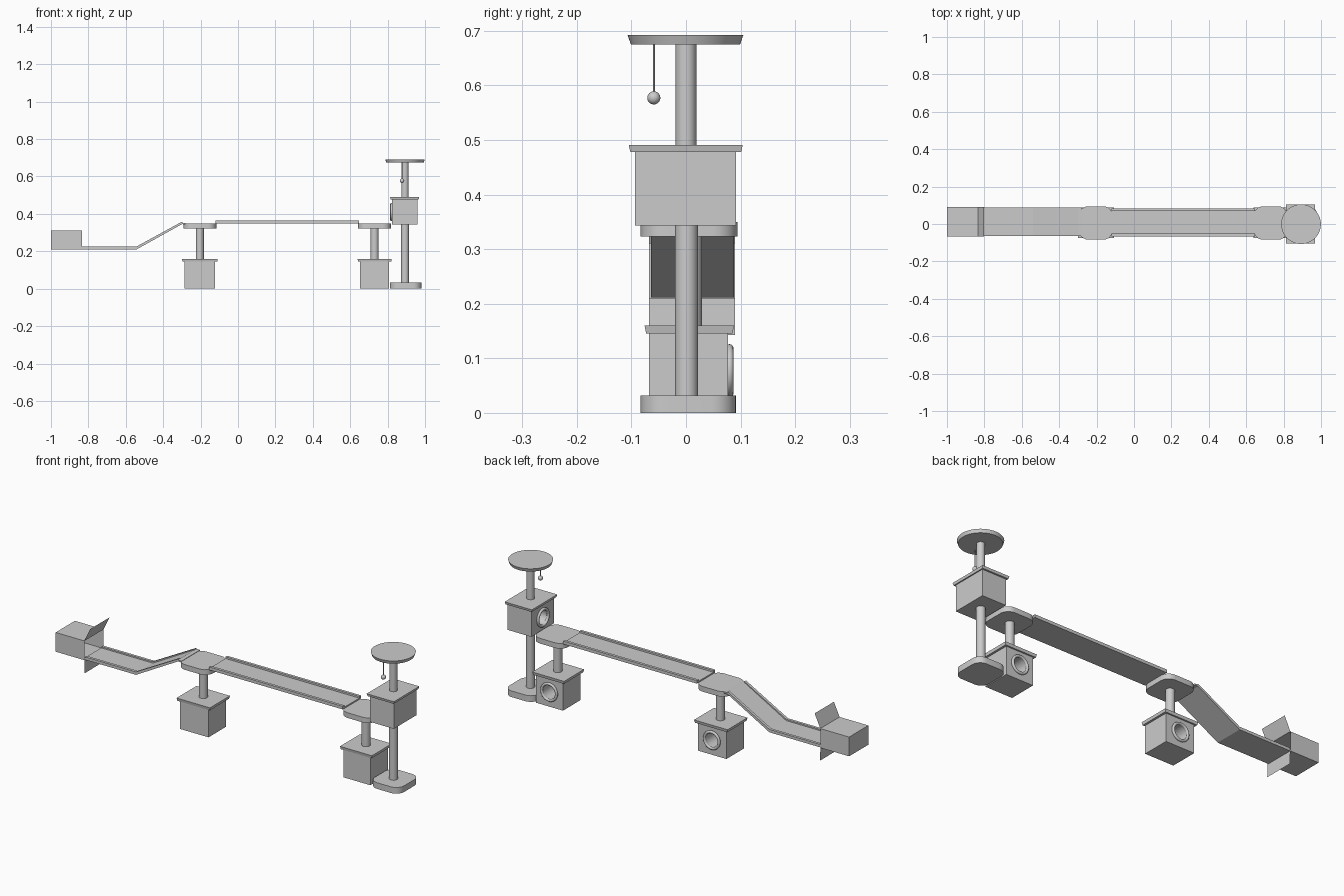
import bpy, bmesh, math
from mathutils import Vector

if "Cube" in bpy.data.objects:
    bpy.data.objects.remove(bpy.data.objects["Cube"])


def finish(name, bm, smooth=False, recalc=True):
    if recalc:
        bmesh.ops.recalc_face_normals(bm, faces=bm.faces)
    me = bpy.data.meshes.new(name)
    bm.to_mesh(me)
    bm.free()
    ob = bpy.data.objects.new(name, me)
    bpy.context.collection.objects.link(ob)
    if smooth:
        bpy.ops.object.select_all(action='DESELECT')
        bpy.context.view_layer.objects.active = ob
        ob.select_set(True)
        bpy.ops.object.shade_smooth_by_angle(angle=math.radians(35))
    return ob


def loft(name, low, high, smooth=False):
    """Closed solid between two matching outlines."""
    bm = bmesh.new()
    a = [bm.verts.new(p) for p in low]
    b = [bm.verts.new(p) for p in high]
    bm.faces.new(a)
    bm.faces.new(b)
    for i in range(len(a)):
        j = (i + 1) % len(a)
        bm.faces.new((a[i], a[j], b[j], b[i]))
    return finish(name, bm, smooth)


def box(name, x0, x1, y0, y1, z0, z1, inset=0.0):
    i = inset
    low = [(x0+i, y0+i, z0), (x1-i, y0+i, z0), (x1-i, y1-i, z0), (x0+i, y1-i, z0)]
    high = [(x0, y0, z1), (x1, y0, z1), (x1, y1, z1), (x0, y1, z1)]
    return loft(name, low, high)


def round_slab(name, x0, x1, y0, y1, z0, z1, r=0.045, seg=6):
    pts = []
    for k, (cx, cy) in enumerate([(x1-r, y1-r), (x0+r, y1-r), (x0+r, y0+r), (x1-r, y0+r)]):
        for s in range(seg + 1):
            a = math.pi / 2 * (k + s / seg)
            pts.append((cx + r*math.cos(a), cy + r*math.sin(a)))
    return loft(name, [(x, y, z0) for x, y in pts], [(x, y, z1) for x, y in pts], True)


def cylinder(name, x, y, z0, z1, r0, r1=None, n=32):
    r1 = r1 or r0
    ring = [(math.cos(2*math.pi*i/n), math.sin(2*math.pi*i/n)) for i in range(n)]
    return loft(name, [(x+r0*c, y+r0*s, z0) for c, s in ring],
                [(x+r1*c, y+r1*s, z1) for c, s in ring], True)


def strip(name, top, thick, y0, y1):
    """Bent board following an x-z path."""
    prof = top + [(x, z - thick) for x, z in reversed(top)]
    return loft(name, [(x, y0, z) for x, z in prof], [(x, y1, z) for x, z in prof])


def entrance(name, house, centre, direction):
    """Round hole with a raised rim on one face of a house."""
    c, d = Vector(centre), Vector(direction)
    rot = d.to_track_quat('Z', 'Y').to_euler()
    bpy.ops.mesh.primitive_cylinder_add(vertices=40, radius=0.038, depth=0.22,
                                        location=c, rotation=rot)
    cutter = bpy.context.object
    cutter.name = name + "_cutter"
    cutter.hide_render = True
    mod = house.modifiers.new("hole", 'BOOLEAN')
    mod.operation = 'DIFFERENCE'
    mod.solver = 'EXACT'
    mod.object = cutter
    bpy.context.view_layer.objects.active = house
    bpy.ops.object.modifier_apply(modifier="hole")
    bpy.data.objects.remove(cutter)
    bpy.ops.mesh.primitive_torus_add(major_radius=0.042, minor_radius=0.007, major_segments=40,
                                     minor_segments=12, location=c + d*0.003, rotation=rot)
    rim = bpy.context.object
    rim.name = name
    bpy.ops.object.shade_smooth_by_angle(angle=math.radians(60))


# Two low houses, each carrying a post and a platform
for side, x0, x1 in (("left", -0.286, -0.122), ("right", 0.653, 0.808)):
    cx = (x0 + x1) / 2
    h = box(side + "_house", x0, x1, -0.068, 0.077, 0, 0.146)
    entrance(side + "_house_rim", h, (cx, 0.077, 0.077), (0, 1, 0))
    box(side + "_house_lid", x0-0.014, x1+0.014, -0.076, 0.088, 0.145, 0.16, 0.003)
    cylinder(side + "_post", cx, 0.008, 0.155, 0.33, 0.021)
    round_slab(side + "_platform", cx-0.088, cx+0.088, -0.083, 0.094, 0.323, 0.35)

# Bridge between the platforms
box("bridge_deck", -0.121, 0.648, -0.066, 0.084, 0.35, 0.357)
for n, y in (("front", -0.066), ("back", 0.07)):
    box("bridge_rail_" + n, -0.121, 0.648, y, y + 0.014, 0.352, 0.366)

# Bent ramp down to the carton
path = [(-0.838, 0.219), (-0.541, 0.219), (-0.30, 0.353), (-0.28, 0.352)]
strip("ramp_deck", path, 0.008, -0.064, 0.088)
rail = [(-0.835, 0.226), (-0.542, 0.226), (-0.30, 0.358)]
for n, y in (("front", -0.064), ("back", 0.074)):
    strip("ramp_rail_" + n, rail, 0.012, y, y + 0.014)

# Thin open carton with its two flaps
bm = bmesh.new()
XA, XB, YA, YB, ZA, ZB = -1.0, -0.835, -0.068, 0.09, 0.21, 0.31
v = {(x, y, z): bm.verts.new((x, y, z)) for x in (XA, XB) for y in (YA, YB) for z in (ZA, ZB)}
for f in ([(XA, YA, ZA), (XA, YA, ZB), (XA, YB, ZB), (XA, YB, ZA)],
          [(XA, YA, ZA), (XB, YA, ZA), (XB, YA, ZB), (XA, YA, ZB)],
          [(XA, YB, ZA), (XA, YB, ZB), (XB, YB, ZB), (XB, YB, ZA)],
          [(XA, YA, ZB), (XB, YA, ZB), (XB, YB, ZB), (XA, YB, ZB)],
          [(XA, YA, ZA), (XA, YB, ZA), (XB, YB, ZA), (XB, YA, ZA)]):
    bm.faces.new([v[p] for p in f])
for x, z, zb in ((-0.802, 0.38, ZB), (-0.833, 0.143, ZA)):
    a, b = bm.verts.new((x, YA, z)), bm.verts.new((x, YB, z))
    bm.faces.new((v[XB, YA, zb], a, b, v[XB, YB, zb]) if z > zb else
                 (a, b, v[XB, YB, zb], v[XB, YA, zb]))
finish("carton", bm, recalc=False)

# Tower: base, post, upper house, perch
TX = 0.893
round_slab("tower_base", 0.813, 0.981, -0.083, 0.092, 0, 0.032)
cylinder("tower_lower_post", TX, 0.001, 0.03, 0.345, 0.021)
h = box("upper_house", 0.824, 0.96, -0.093, 0.092, 0.343, 0.479)
entrance("upper_house_rim", h, (0.824, 0, 0.41), (-1, 0, 0))
box("upper_house_lid", 0.813, 0.969, -0.105, 0.104, 0.478, 0.491, 0.003)
cylinder("tower_upper_post", TX, 0, 0.488, 0.68, 0.019)
cylinder("perch", TX, -0.001, 0.675, 0.692, 0.1, 0.106, 64)

# Hanging toy
cylinder("toy_cord", 0.877, -0.059, 0.58, 0.68, 0.002, n=10)
bpy.ops.mesh.primitive_uv_sphere_add(segments=24, ring_count=16, radius=0.012,
                                     location=(0.877, -0.059, 0.577))
bpy.context.object.name = "toy_ball"
bpy.ops.object.shade_smooth()
